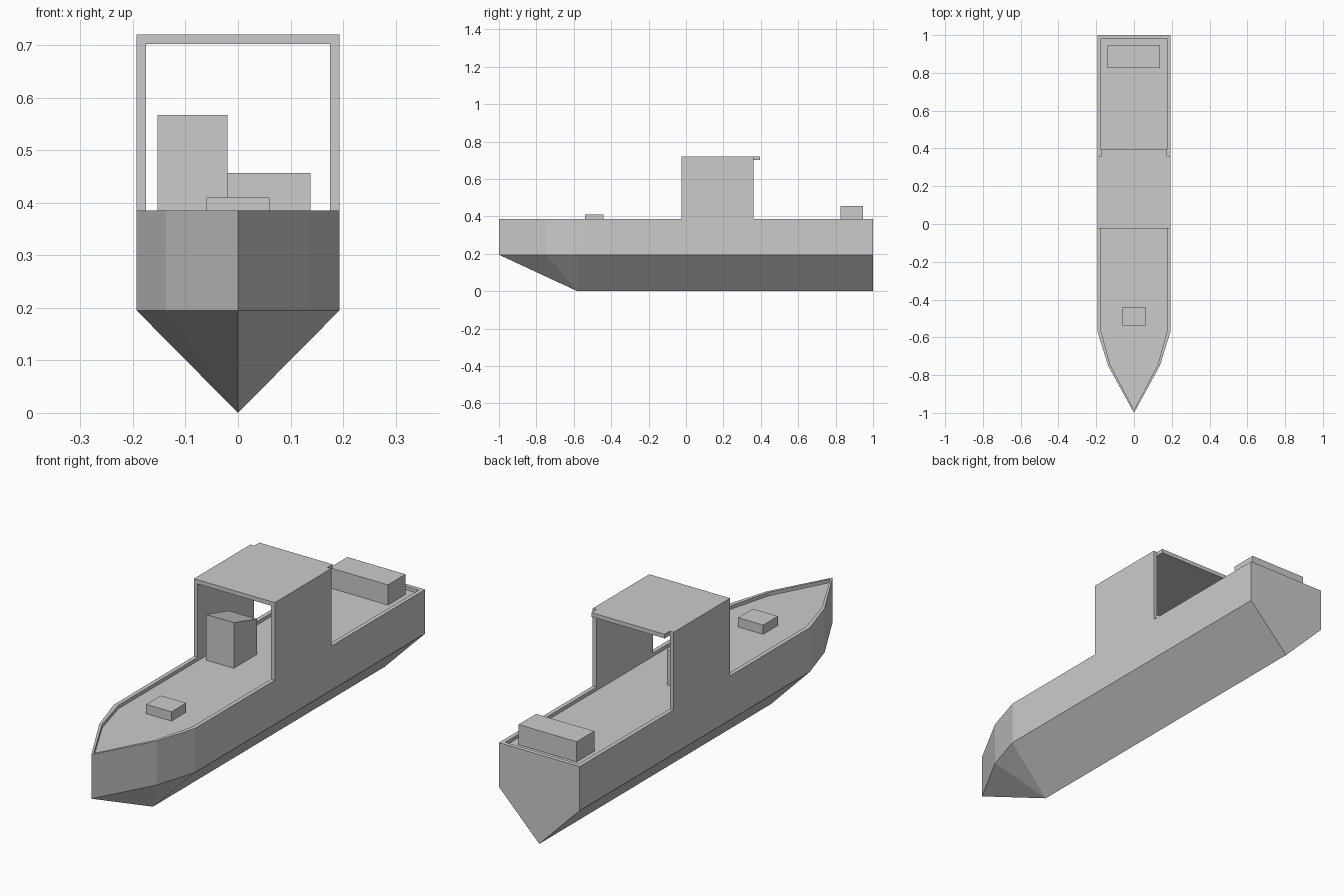
import bpy, bmesh

if "Cube" in bpy.data.objects:
    bpy.data.objects.remove(bpy.data.objects["Cube"])


def make(name, verts, faces):
    mesh = bpy.data.meshes.new(name)
    mesh.from_pydata(verts, [], faces)
    bm = bmesh.new()
    bm.from_mesh(mesh)
    bmesh.ops.recalc_face_normals(bm, faces=bm.faces)
    bm.to_mesh(mesh)
    bm.free()
    obj = bpy.data.objects.new(name, mesh)
    bpy.context.collection.objects.link(obj)
    return obj


def box(name, x0, x1, y0, y1, z0, z1, z1_back=None):
    # box whose top may slope towards the back
    zb = z1 if z1_back is None else z1_back
    v = [(x0, y0, z0), (x1, y0, z0), (x1, y1, z0), (x0, y1, z0),
         (x0, y0, z1), (x1, y0, z1), (x1, y1, zb), (x0, y1, zb)]
    f = [(0, 3, 2, 1), (4, 5, 6, 7)]
    f += [(i, (i + 1) % 4, (i + 1) % 4 + 4, i + 4) for i in range(4)]
    return make(name, v, f)


def ring(half, z):
    # closed outline: bow tip, right side to the stern, mirrored left side
    left = [(-x, y) for x, y in reversed(half[1:])]
    return [(x, y, z) for x, y in half + left]


W, T = 0.193, 0.018
CHINE, RIM, DECK, ROOF = 0.195, 0.385, 0.37, 0.72

# Hull: chine, rim and recessed deck outlines over a V keel
outer = [(0, -1), (0.137, -0.75), (W, -0.57), (W, 1)]
inner = [(0, -0.983), (0.126, -0.745), (W - T, -0.565), (W - T, 0.982)]
verts = ring(outer, CHINE) + ring(outer, RIM) + ring(inner, RIM) + ring(inner, DECK)
n = 7
faces = []
for r in range(3):
    for i in range(n):
        j = (i + 1) % n
        faces.append((r * n + i, r * n + j, (r + 1) * n + j, (r + 1) * n + i))
faces.append(tuple(range(3 * n, 4 * n)))
kf, kb = len(verts), len(verts) + 1
verts += [(0, -0.58, 0), (0, 1, 0)]
faces += [(0, kf, 1), (1, kf, 2), (2, kf, kb, 3), (3, kb, 4),
          (4, kb, kf, 5), (5, kf, 6), (6, kf, 0)]
make("hull", verts, faces)

# Cabin: open-ended arch with walls flush with the hull sides
arch = [(-W, RIM), (-W, ROOF), (W, ROOF), (W, RIM),
        (W - T, RIM), (W - T, ROOF - T), (T - W, ROOF - T), (T - W, RIM)]
verts = [(x, y, z) for y in (-0.025, 0.36) for x, z in arch]
faces = [(i, i + 1, i + 9, i + 8) for i in (0, 1, 2, 4, 5, 6)]
for o in (0, 8):
    faces += [(o, o + 1, o + 6, o + 7), (o + 1, o + 2, o + 5, o + 6),
              (o + 2, o + 3, o + 4, o + 5)]
make("cabin", verts, faces)

# Roof overhang at the back
box("roof_lip", T - W, W - T, 0.36, 0.395, ROOF - T, ROOF)

# Deck fittings
box("steering_console", -0.153, -0.02, 0.0, 0.157, DECK, 0.567, 0.523)
box("bow_hatch", -0.06, 0.06, -0.54, -0.44, DECK, 0.41)
box("stern_locker", -0.14, 0.138, 0.825, 0.945, DECK, 0.457)
